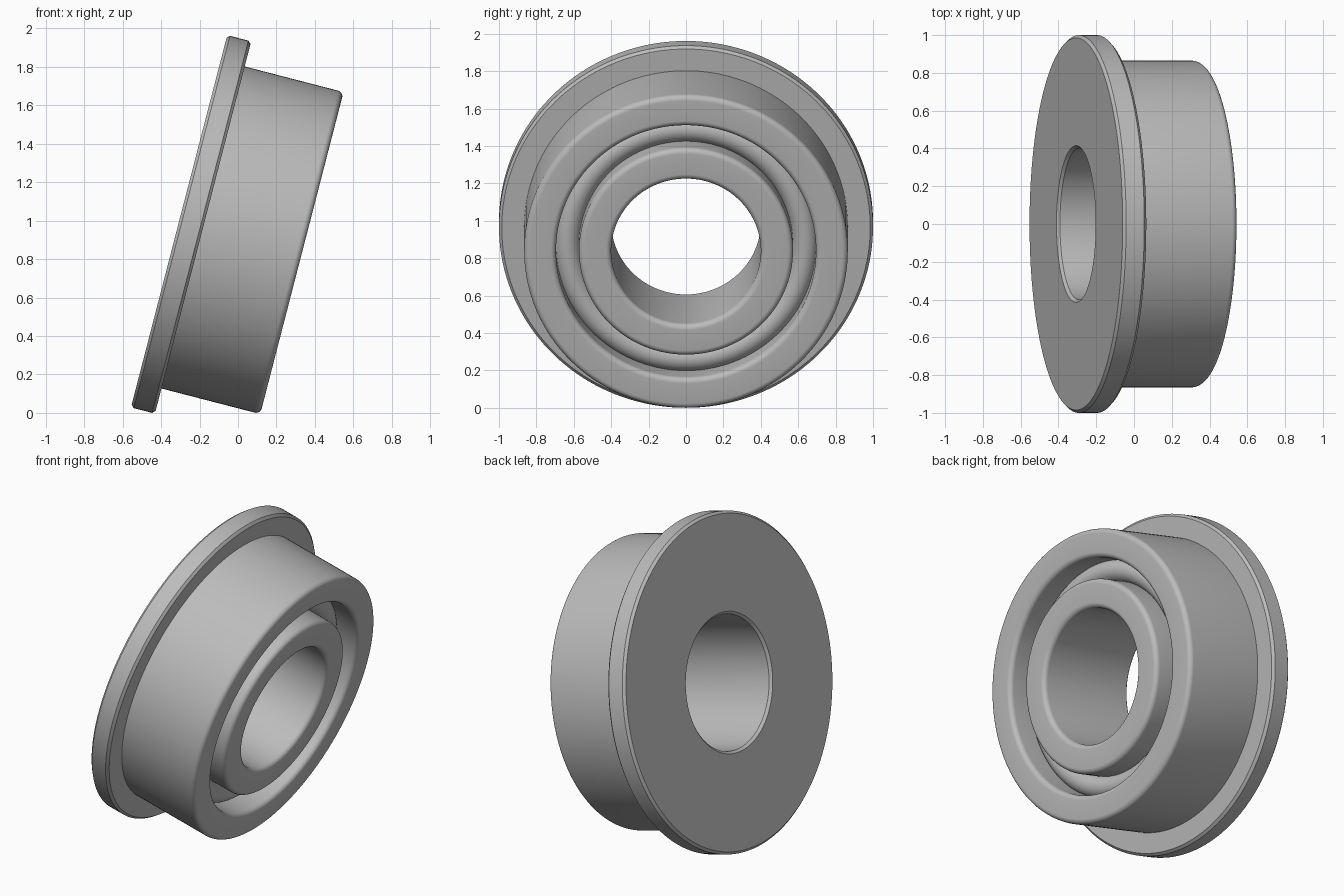
import bpy
import bmesh
from math import cos, sin, pi, radians, sqrt
from mathutils import Matrix, Vector

cube = bpy.data.objects.get("Cube")
if cube:
    bpy.data.objects.remove(cube, do_unlink=True)

# Main dimensions: radii, and distances along the axis from the back face
FLANGE_R, BODY_R, BORE_R = 1.0, 0.865, 0.40
GROOVE_OUT, GROOVE_IN = 0.695, 0.572
FLANGE_T, LENGTH = 0.129, 0.66
FILLET, CHAMFER = 0.03, 0.015
TRACK_R, TRACK_DEPTH = 0.07, 0.16
TILT = radians(14.5)
BACK_CENTRE = Vector((-0.3065, 0, 1.0055))


def arc(r, z, radius, start, end, steps=8):
    """Points (radius, axial) along an arc, angles in degrees."""
    angles = [radians(start + (end - start) * i / steps) for i in range(steps + 1)]
    return [(r + radius * cos(a), z + radius * sin(a)) for a in angles]


def lathe(name, profile, material, segments=160):
    """Revolve a closed profile around the local z axis."""
    bm = bmesh.new()
    verts = [bm.verts.new((r, 0, z)) for r, z in profile]
    edges = [bm.edges.new((v, verts[(i + 1) % len(verts)])) for i, v in enumerate(verts)]
    bmesh.ops.spin(bm, geom=verts + edges, cent=(0, 0, 0), axis=(0, 0, 1),
                   angle=2 * pi, steps=segments)
    bmesh.ops.remove_doubles(bm, verts=bm.verts, dist=1e-5)
    bmesh.ops.recalc_face_normals(bm, faces=bm.faces)
    mesh = bpy.data.meshes.new(name)
    bm.to_mesh(mesh)
    bm.free()
    mesh.materials.append(material)
    obj = bpy.data.objects.new(name, mesh)
    bpy.context.collection.objects.link(obj)
    bpy.ops.object.select_all(action='DESELECT')
    obj.select_set(True)
    bpy.context.view_layer.objects.active = obj
    bpy.ops.object.shade_smooth_by_angle(angle=radians(30))
    return obj


steel = bpy.data.materials.new("grey steel")
grey = (0.5, 0.5, 0.5, 1)
steel.diffuse_color = grey
steel.use_nodes = True
steel.node_tree.nodes["Principled BSDF"].inputs["Base Color"].default_value = grey

# Back face and flange with chamfered rims
profile = [
    (BORE_R, CHAMFER), (BORE_R + CHAMFER, 0),
    (FLANGE_R - CHAMFER, 0), (FLANGE_R, CHAMFER),
    (FLANGE_R, FLANGE_T - CHAMFER), (FLANGE_R - CHAMFER, FLANGE_T),
    (BODY_R, FLANGE_T),
]
# Outer ring with rounded front edges
front = LENGTH - FILLET
profile += arc(BODY_R - FILLET, front, FILLET, 0, 90)
profile += arc(GROOVE_OUT + FILLET, front, FILLET, 90, 180)
# Convex track at the bottom of the groove
mid, half = (GROOVE_OUT + GROOVE_IN) / 2, (GROOVE_OUT - GROOVE_IN) / 2
rise = sqrt(TRACK_R ** 2 - half ** 2)
track = arc(mid, LENGTH - TRACK_DEPTH - rise, TRACK_R, 28.5, 151.5, 16)
track[0] = (GROOVE_OUT, LENGTH - TRACK_DEPTH)
track[-1] = (GROOVE_IN, LENGTH - TRACK_DEPTH)
profile += track
# Inner ring with rounded front edges, then the bore closes the loop
profile += arc(GROOVE_IN - FILLET, front, FILLET, 0, 90)
profile += arc(BORE_R + FILLET, front, FILLET, 90, 180)

bearing = lathe("flanged_bearing", profile, steel)

# Tilt the axis so the front of the body points right and slightly down
bearing.data.transform(Matrix.Translation(BACK_CENTRE) @ Matrix.Rotation(pi / 2 + TILT, 4, 'Y'))
low = min(v.co.z for v in bearing.data.vertices)
bearing.data.transform(Matrix.Translation((0, 0, -low)))
